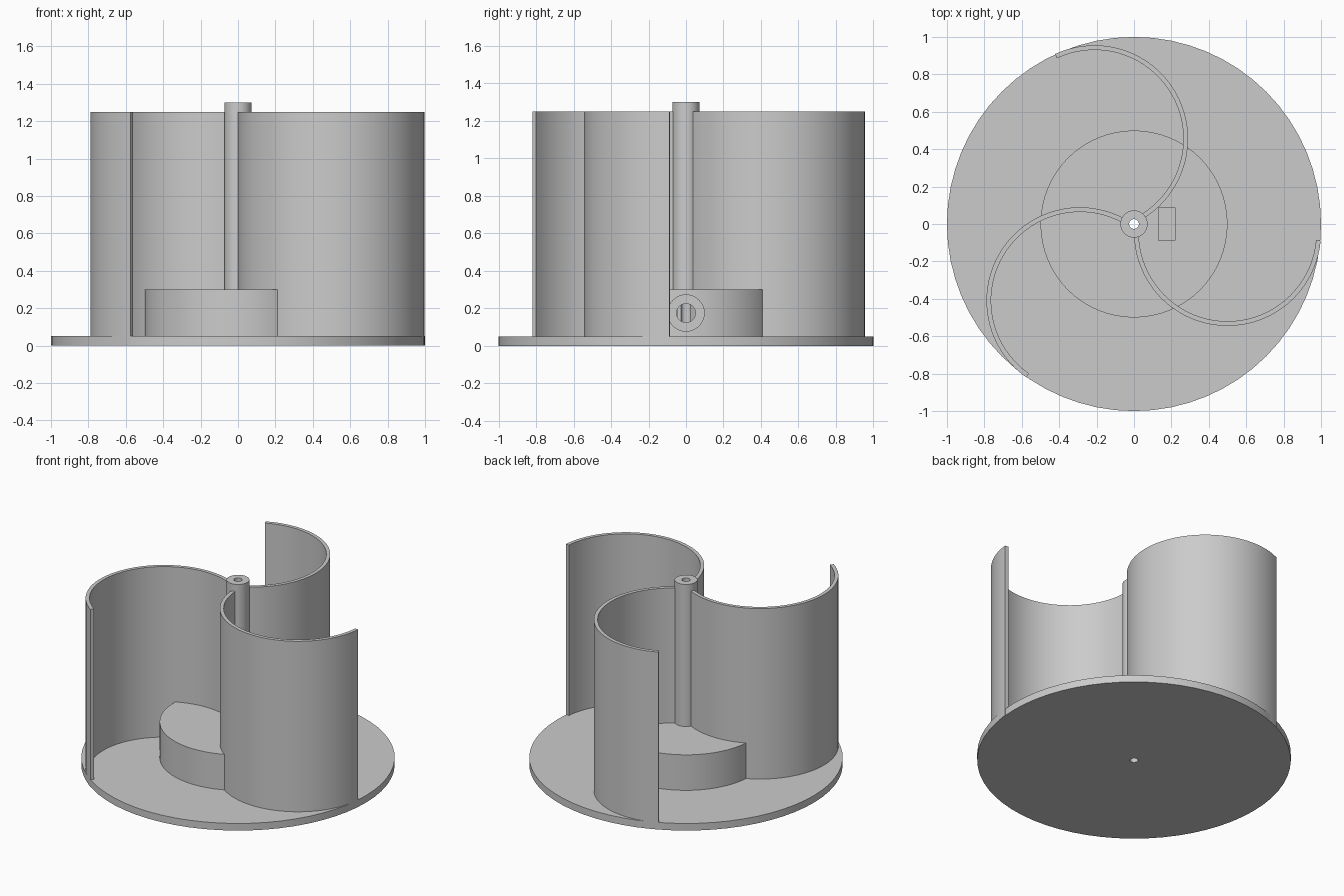
import bpy, bmesh
from math import sin, cos, pi, radians

if "Cube" in bpy.data.objects:
    bpy.data.objects.remove(bpy.data.objects["Cube"])

BORE = 0.026
grey = bpy.data.materials.new("plain grey")
grey.use_nodes = True
grey.diffuse_color = (0.6, 0.6, 0.6, 1)
grey.node_tree.nodes["Principled BSDF"].inputs["Base Color"].default_value = (0.6, 0.6, 0.6, 1)


def finish(bm, name):
    bmesh.ops.recalc_face_normals(bm, faces=bm.faces)
    mesh = bpy.data.meshes.new(name)
    bm.to_mesh(mesh)
    bm.free()
    mesh.materials.append(grey)
    obj = bpy.data.objects.new(name, mesh)
    bpy.context.collection.objects.link(obj)
    return obj


def smooth(obj):
    bpy.ops.object.select_all(action="DESELECT")
    obj.select_set(True)
    bpy.context.view_layer.objects.active = obj
    bpy.ops.object.shade_smooth_by_angle(angle=radians(30))


def swept_bar(name, section, count, place, closed):
    """Join copies of a cross-section, placed by step, into a solid."""
    bm = bmesh.new()
    rings = [[bm.verts.new(place(i, p)) for p in section] for i in range(count)]
    n = len(section)
    pairs = list(zip(rings, rings[1:]))
    if closed:
        pairs.append((rings[-1], rings[0]))
    else:
        bm.faces.new(rings[0])
        bm.faces.new(rings[-1])
    for a, b in pairs:
        for j in range(n):
            k = (j + 1) % n
            bm.faces.new((a[j], a[k], b[k], b[j]))
    return finish(bm, name)


def box_section(r0, r1, z0, z1):
    return [(r0, z0), (r1, z0), (r1, z1), (r0, z1)]


def ring(name, radius, z0, z1, segments=64):
    def place(i, p):
        a = 2 * pi * i / segments
        return p[0] * cos(a), p[0] * sin(a), p[1]
    return swept_bar(name, box_section(BORE, radius, z0, z1), segments, place, True)


def cut(obj, cutter):
    mod = obj.modifiers.new("cut", "BOOLEAN")
    mod.operation = "DIFFERENCE"
    mod.solver = "EXACT"
    mod.object = cutter
    bpy.ops.object.select_all(action="DESELECT")
    obj.select_set(True)
    bpy.context.view_layer.objects.active = obj
    bpy.ops.object.modifier_apply(modifier=mod.name)
    bpy.data.objects.remove(cutter)


def side_hole(radius, x0, x1):
    bpy.ops.mesh.primitive_cylinder_add(vertices=32, radius=radius, depth=x1 - x0,
                                        location=((x0 + x1) / 2, 0, 0.175),
                                        rotation=(0, pi / 2, 0))
    return bpy.context.object


# Round plate, hub and shaft, all with the same centre bore
base_plate = ring("base_plate", 1.0, 0, 0.05)
hub = ring("hub", 0.5, 0.05, 0.3)
shaft = ring("shaft", 0.073, 0.3, 1.3, 32)

# Clamping screw hole, its wide mouth and the nut slot
cut(hub, side_hole(0.05, 0.0, 0.6))
cut(hub, side_hole(0.097, 0.35, 0.6))
bpy.ops.mesh.primitive_cube_add(size=1, location=(0.175, 0, 0.24))
slot = bpy.context.object
slot.scale = (0.09, 0.175, 0.32)
cut(hub, slot)

# Three curved blades
STEPS = 40


def blade(name, turn):
    def place(i, p):
        a = radians(180 + 175 * i / (STEPS - 1))
        x, y = 0.5 + p[0] * cos(a), -0.045 + p[0] * sin(a)
        return x * cos(turn) - y * sin(turn), x * sin(turn) + y * cos(turn), p[1]
    return swept_bar(name, box_section(0.475, 0.5, 0.001, 1.25), STEPS, place, False)


blades = [blade(f"blade_{k + 1}", k * 2 * pi / 3) for k in range(3)]

for part in [base_plate, hub, shaft] + blades:
    smooth(part)
